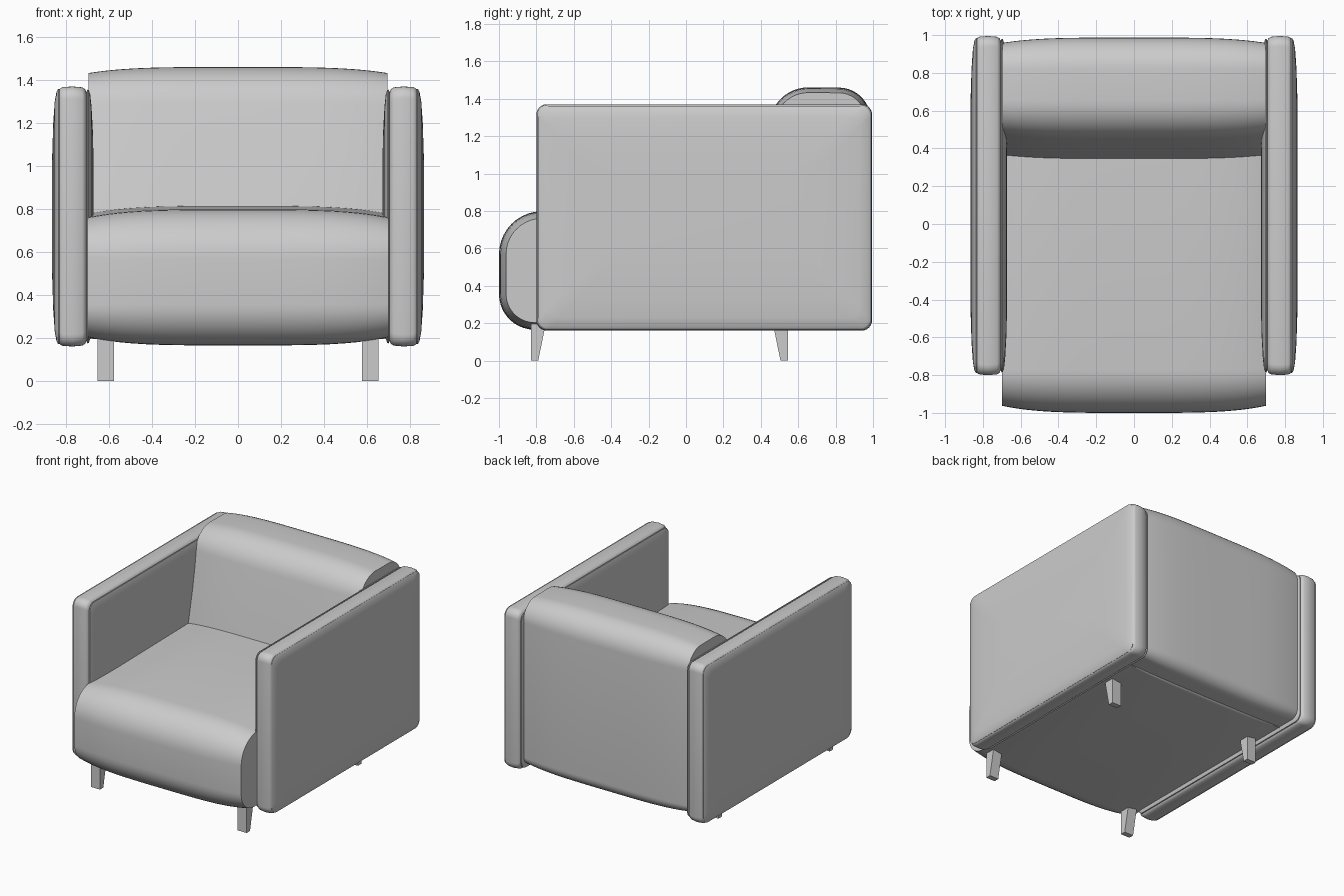
import bpy, bmesh, math
from mathutils import Vector

if "Cube" in bpy.data.objects:
    bpy.data.objects.remove(bpy.data.objects["Cube"])


def rounded_polygon(corners, seg=10):
    """Clockwise or anticlockwise (y, z, radius) corners -> smooth closed outline."""
    pts, n = [], len(corners)
    for i in range(n):
        p = Vector(corners[i][:2])
        r = corners[i][2]
        a = (Vector(corners[i - 1][:2]) - p).normalized()
        b = (Vector(corners[(i + 1) % n][:2]) - p).normalized()
        half = a.angle(b) / 2
        centre = p + (a + b).normalized() * (r / math.sin(half))
        cut = r / math.tan(half)
        u, v = p + a * cut - centre, p + b * cut - centre
        sweep = math.pi - 2 * half
        for k in range(seg + 1):
            t = k / seg
            w = (u * math.sin((1 - t) * sweep) + v * math.sin(t * sweep)) / math.sin(sweep)
            pts.append(centre + w)
    return pts


def inset(pts, d):
    """Move a clockwise outline inwards along its normals."""
    out = []
    for i, p in enumerate(pts):
        t = (pts[(i + 1) % len(pts)] - pts[i - 1]).normalized()
        out.append(p + Vector((t.y, -t.x)) * d)
    return out


def loft(name, stations, mirror=False, smooth=True):
    """Skin (x, outline) stations and cap both ends."""
    bm = bmesh.new()
    rings = [[bm.verts.new((x, p[0], p[1])) for p in ring] for x, ring in stations]
    for a, b in zip(rings, rings[1:]):
        for i in range(len(a)):
            j = (i + 1) % len(a)
            bm.faces.new((a[i], a[j], b[j], b[i]))
    bm.faces.new(rings[0])
    bm.faces.new(rings[-1])
    bmesh.ops.recalc_face_normals(bm, faces=bm.faces)
    me = bpy.data.meshes.new(name)
    bm.to_mesh(me)
    bm.free()
    ob = bpy.data.objects.new(name, me)
    bpy.context.collection.objects.link(ob)
    if smooth:
        bpy.ops.object.select_all(action='DESELECT')
        ob.select_set(True)
        bpy.context.view_layer.objects.active = ob
        bpy.ops.object.shade_smooth_by_angle(angle=math.radians(40))
    if mirror:
        ob.modifiers.new("Mirror", 'MIRROR')
    return ob


def cushion(name, corners, half_width, crown):
    """Outline swept across x, swelling gently towards the middle."""
    outline = rounded_polygon(corners)
    stations = []
    for k in range(-12, 13):
        s = math.sin(k / 12 * math.pi / 2)
        stations.append((s * half_width, inset(outline, crown * abs(s) ** 4)))
    return loft(name, stations)


# Seat with a rolled front edge
cushion("seat", [(-1.0, 0.165, 0.19), (-1.0, 0.795, 0.23),
                 (0.80, 0.82, 0.03), (0.80, 0.165, 0.03)], 0.70, 0.038)

# Leaning backrest with a rolled top
cushion("backrest", [(0.30, 0.60, 0.03), (0.485, 1.462, 0.21),
                     (0.987, 1.458, 0.17), (0.987, 0.175, 0.09),
                     (0.30, 0.175, 0.03)], 0.695, 0.028)


# Padded arms: inner panel, seam groove, border, seam, outer panel
def arm_ring(d):
    y0, y1, z0, z1, r = -0.80 + d, 0.995 - d, 0.16 + d, 1.37 - d, 0.055
    return rounded_polygon([(y0, z0, r), (y0, z1, r), (y1, z1, r), (y1, z0, r)], 6)


arm_steps = [(0.672, 0.35), (0.676, 0.20), (0.682, 0.09), (0.688, 0.035), (0.695, 0.016),
             (0.701, 0.014), (0.706, 0.026), (0.711, 0.013), (0.725, 0.004), (0.77, 0.0),
             (0.815, 0.003), (0.827, 0.008), (0.831, 0.013), (0.836, 0.010), (0.845, 0.025),
             (0.853, 0.07), (0.860, 0.17), (0.866, 0.36)]
loft("arm", [(x, arm_ring(d)) for x, d in arm_steps], mirror=True)

# Tapered legs, one upright side each
for name, flush, d in (("front_leg", -0.83, 1), ("back_leg", 0.545, -1)):
    side = [(flush, 0.0), (flush, 0.21), (flush + d * 0.083, 0.21), (flush + d * 0.04, 0.0)]
    loft(name, [(0.578, side), (0.654, side)], mirror=True, smooth=False)
